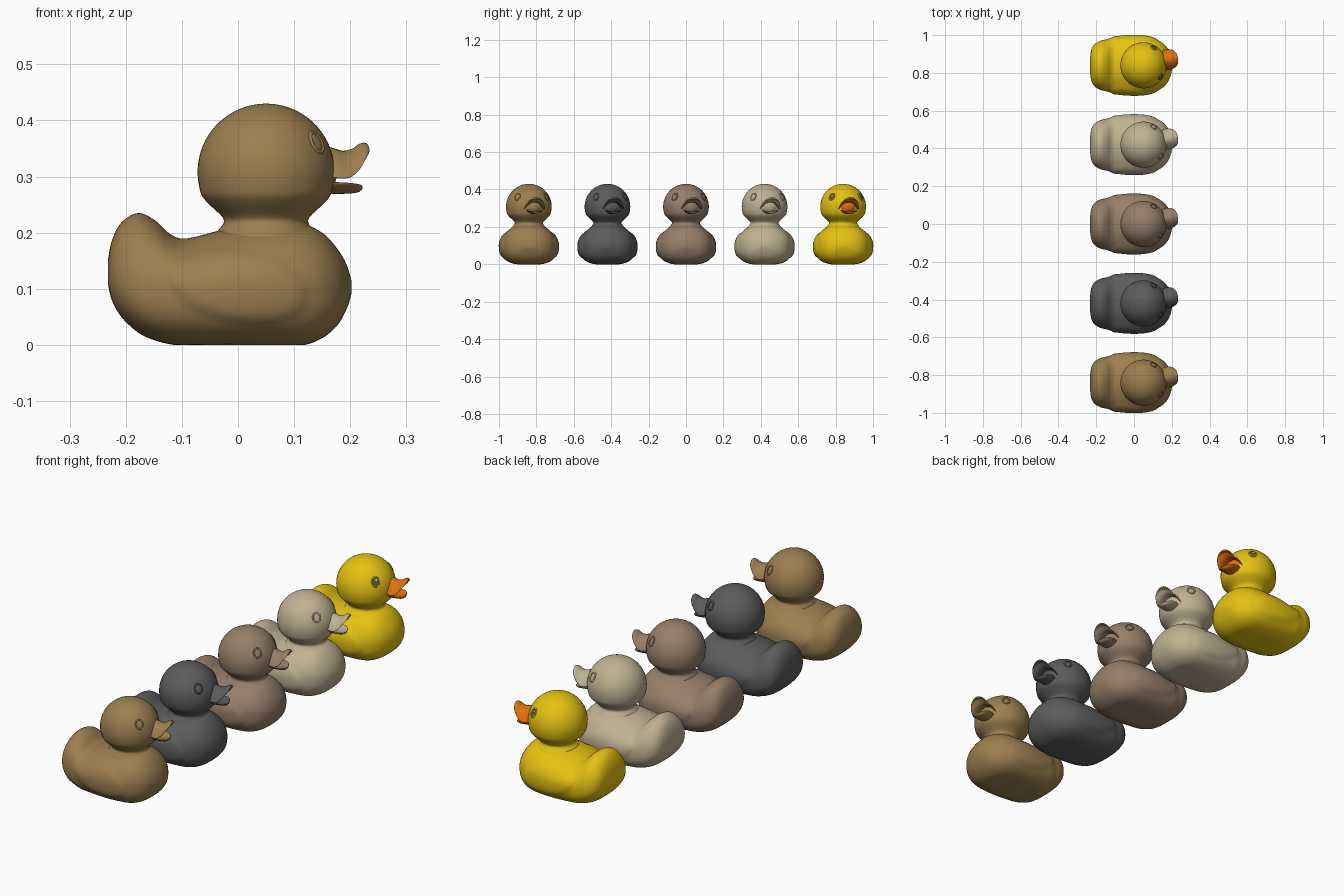
import bpy, bmesh, math
from mathutils import Vector, Matrix

if "Cube" in bpy.data.objects:
    bpy.data.objects.remove(bpy.data.objects["Cube"])

def mat(name, r, g, b):
    m = bpy.data.materials.new(name)
    m.diffuse_color = (r, g, b, 1)
    m.use_nodes = True
    m.node_tree.nodes["Principled BSDF"].inputs["Base Color"].default_value = m.diffuse_color
    return m

TAN = mat("tan", .33, .212, .08)
DARK = mat("dark_grey", .107, .107, .11)
BROWN = mat("brown", .31, .212, .141)
CREAM = mat("cream", .53, .44, .29)
YELLOW = mat("yellow", .775, .54, .006)
ORANGE = mat("orange", .75, .16, .004)
WHITE = mat("white", .8, .8, .8)

TURN = math.radians(13)                     # head looks slightly to +y
HEAD = Vector((.05, 0, .308))
R = .122

def smooth_keys(keys, steps):
    """Catmull-Rom through a list of tuples."""
    out = []
    for i in range(len(keys) - 1):
        p = [keys[max(0, min(len(keys) - 1, i + k))] for k in (-1, 0, 1, 2)]
        for s in range(steps):
            t = s / steps
            out.append([.5 * (2 * b + (c - a) * t + (2 * a - 5 * b + 4 * c - d) * t * t
                              + (3 * b - a - 3 * c + d) * t ** 3) for a, b, c, d in zip(*p)])
    out.append(list(keys[-1]))
    return out

def finish(name, bm, material, loc):
    bmesh.ops.recalc_face_normals(bm, faces=bm.faces)
    me = bpy.data.meshes.new(name)
    bm.to_mesh(me)
    bm.free()
    for p in me.polygons:
        p.use_smooth = True
    me.materials.append(material)
    ob = bpy.data.objects.new(name, me)
    ob.location = loc
    bpy.context.collection.objects.link(ob)
    return ob

def loft(rings):
    """Skin closed rings and close both ends to a point."""
    bm = bmesh.new()
    vs = [[bm.verts.new(p) for p in r] for r in rings]
    n = len(vs[0])
    for a, b in zip(vs, vs[1:]):
        for i in range(n):
            bm.faces.new((a[i], a[(i + 1) % n], b[(i + 1) % n], b[i]))
    for r in (vs[0], vs[-1]):
        c = bm.verts.new(sum((v.co for v in r), Vector()) / n)
        for i in range(n):
            bm.faces.new((r[i], r[(i + 1) % n], c))
    return bm

def spow(v, e):
    return math.copysign(abs(v) ** e, v)

# body stations: x, bottom, widest height, top, half width
BODY = [(-.232, .11, .13, .15, .045), (-.225, .08, .125, .185, .085), (-.208, .05, .115, .218, .112),
        (-.178, .022, .105, .235, .13), (-.148, .008, .1, .222, .137), (-.12, .001, .1, .197, .145),
        (-.09, -.002, .1, .19, .149), (-.02, -.004, .1, .207, .155), (.05, -.004, .1, .218, .153),
        (.11, -.002, .1, .217, .14), (.15, .012, .1, .2, .12), (.178, .036, .1, .17, .09),
        (.194, .065, .1, .142, .055), (.202, .09, .1, .115, .02)]

def body(material, loc):
    rings = []
    for x, zb, zm, zt, w in smooth_keys(BODY, 5):
        ring = []
        for i in range(64):
            a = math.tau * i / 64
            c, s = math.cos(a), math.sin(a)
            if s >= 0:
                y, z = w * c, zm + (zt - zm) * s
            else:
                y, z = w * spow(c, .75), zm + (zm - zb) * spow(s, .75)
            # raised wing on each flank
            d = (x / .125) ** 2 + ((z - .105 + .15 * x) / .065) ** 2
            k = max(0, min(1, (1.1 - d) / .35))
            y += math.copysign(.006 * k * k * (3 - 2 * k), y) if abs(y) > .06 else 0
            ring.append((x, y, max(0, z)))
        rings.append(ring)
    finish("body", loft(rings), material, loc)

def head(material, loc):
    prof = [(.1, .185), (.083, .207), (.0755, .217), (.077, .227), (.09, .24), (.104, .253)]
    for i in range(17):
        a = math.radians(-20 + 109 * i / 16)
        prof.append((R * math.cos(a), HEAD.z + R * math.sin(a)))
    rings = [[(HEAD.x + r * math.cos(math.tau * i / 48), r * math.sin(math.tau * i / 48), z)
              for i in range(48)] for r, z in smooth_keys(prof, 2)]
    finish("head", loft(rings), material, loc)

# bill stations: distance from head axis, crest height, edge height, half width, half thickness
UPPER = [(.09, .345, .3, .042, .008), (.118, .344, .297, .053, .008), (.14, .339, .298, .055, .007),
         (.158, .343, .311, .05, .007), (.172, .353, .33, .042, .006), (.182, .355, .343, .028, .005),
         (.186, .353, .35, .012, .003)]
LOWER = [(.09, .276, .29, .034, .008), (.13, .275, .289, .042, .006), (.155, .275, .287, .04, .005),
         (.168, .277, .284, .028, .005), (.174, .279, .281, .012, .003)]

def bill(name, keys, material, loc):
    rot = Matrix.Rotation(TURN, 3, 'Z')
    rings = []
    for d, crest, edge, w, th in smooth_keys(keys, 4):
        ring = []
        for i in range(32):
            c, s = math.cos(math.tau * i / 32), math.sin(math.tau * i / 32)
            p = rot @ Vector((d, w * c, crest + (edge - crest) * c * c + th * s))
            ring.append(p + Vector((HEAD.x, 0, 0)))
        rings.append(ring)
    finish(name, loft(rings), material, loc)

def blob(name, centre, frame, scale, material, loc):
    bm = bmesh.new()
    bmesh.ops.create_uvsphere(bm, u_segments=24, v_segments=12, radius=1)
    bmesh.ops.transform(bm, verts=bm.verts, matrix=Matrix.Translation(centre)
                        @ frame.to_4x4() @ Matrix.Diagonal((*scale, 1)))
    finish(name, bm, material, loc)

def eye(side, skin, iris, shine, loc):
    az, el = TURN + side * math.radians(47), math.radians(26)
    n = Vector((math.cos(az) * math.cos(el), math.sin(az) * math.cos(el), math.sin(el)))
    t = Vector((-math.sin(az), math.cos(az), 0))
    u = n.cross(t)
    frame = Matrix((t, u, n)).transposed()
    c = HEAD + n * (R - .0015)
    # raised rim
    bm = bmesh.new()
    vs = []
    for i in range(32):
        a = math.tau * i / 32
        for j in range(8):
            b = math.tau * j / 8
            k = .0035 * math.cos(b)
            vs.append(bm.verts.new(c + frame @ Vector(((.0155 + k) * math.cos(a), (.0195 + k) * math.sin(a),
                                                       .0035 * math.sin(b)))))
    for i in range(32):
        for j in range(8):
            i2, j2 = (i + 1) % 32, (j + 1) % 8
            bm.faces.new((vs[i * 8 + j], vs[i2 * 8 + j], vs[i2 * 8 + j2], vs[i * 8 + j2]))
    finish("eye_rim", bm, skin, loc)
    blob("eye", c, frame, (.0145, .0185, .0035), iris, loc)
    if shine:
        blob("eye_shine", c + n * .0025 + u * .007 + t * .003, frame, (.004, .005, .002), shine, loc)

def duck(y, skin, beak, iris, shine=None):
    loc = (0, y, 0)
    body(skin, loc)
    head(skin, loc)
    bill("upper_bill", UPPER, beak, loc)
    bill("lower_bill", LOWER, beak, loc)
    rot = Matrix.Rotation(TURN, 3, 'Z')
    blob("mouth", HEAD + rot @ Vector((.108, 0, 0)), rot, (.02, .043, .032), beak, loc)
    for side in (-1, 1):
        eye(side, skin, iris, shine, loc)

# row of five ducks, the last one painted
for i, m in enumerate((TAN, DARK, BROWN, CREAM)):
    duck(-.84 + .42 * i, m, m, m)
duck(.84, YELLOW, ORANGE, DARK, WHITE)
